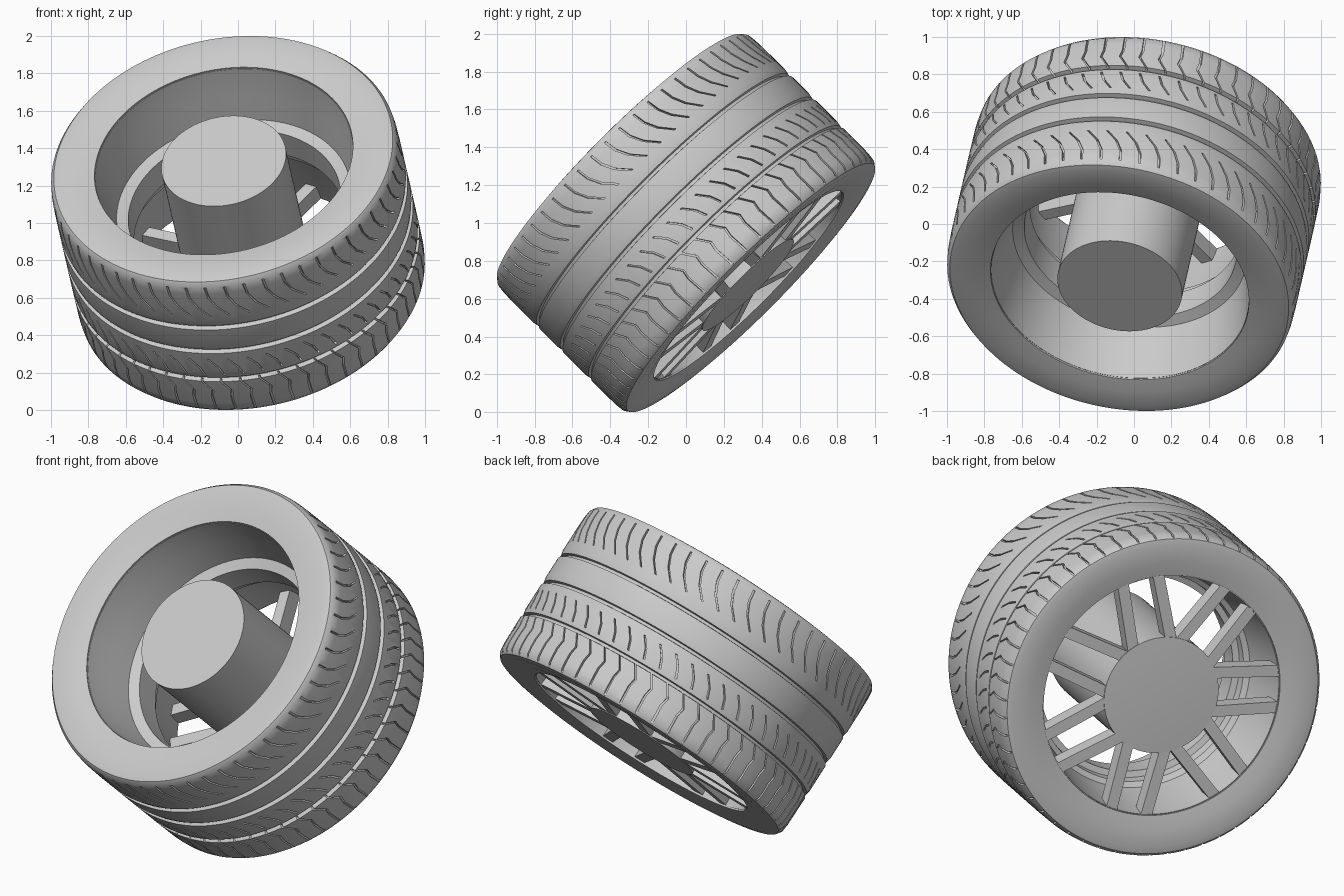
import bpy, bmesh, math
from mathutils import Matrix, Vector

if "Cube" in bpy.data.objects:
    bpy.data.objects.remove(bpy.data.objects["Cube"])

mat = bpy.data.materials.new("plain_grey")
mat.use_nodes = True
GREY = (0.6, 0.6, 0.6, 1)
mat.diffuse_color = GREY
mat.node_tree.nodes["Principled BSDF"].inputs["Base Color"].default_value = GREY

# Wheel frame: local z is the axle, tilted up and towards the front
axle = Vector((-0.161, -0.698, 0.698)).normalized()
up = Vector((0, 1, 1)).normalized()
side = up.cross(axle)
FRAME = Matrix.Translation((0, 0, 1)) @ Matrix((side, up, axle)).transposed().to_4x4()


def polar(r, angle, t):
    return Vector((r * math.cos(angle), r * math.sin(angle), t))


def add_object(name, bm):
    bmesh.ops.recalc_face_normals(bm, faces=bm.faces)
    mesh = bpy.data.meshes.new(name)
    bm.to_mesh(mesh)
    bm.free()
    mesh.materials.append(mat)
    obj = bpy.data.objects.new(name, mesh)
    obj.matrix_world = FRAME
    bpy.context.collection.objects.link(obj)
    return obj


def lathe(name, profile, segments=144):
    """Revolve a closed profile of (radius, axial position) points."""
    bm = bmesh.new()
    rings = [[bm.verts.new(polar(r, math.tau * i / segments, t)) for r, t in profile]
             for i in range(segments)]
    n = len(profile)
    for i in range(segments):
        a, b = rings[i], rings[(i + 1) % segments]
        for j in range(n):
            k = (j + 1) % n
            bm.faces.new((a[j], a[k], b[k], b[j]))
    return add_object(name, bm)


def smooth(obj, degrees=30):
    bpy.ops.object.select_all(action="DESELECT")
    obj.select_set(True)
    bpy.context.view_layer.objects.active = obj
    bpy.ops.object.shade_smooth_by_angle(angle=math.radians(degrees))


# Tyre: bulged sidewalls, square shoulders and three grooves round the tread
R = 0.943
wall = [(0.70, 0.475), (0.78, 0.49), (0.88, 0.497), (0.918, 0.49),
        (0.936, 0.465), (0.941, 0.42), (R, 0.32)]
profile = list(wall)
for g in (0.16, -0.02, -0.235):
    profile += [(R, g + 0.045), (R - 0.007, g + 0.012), (R - 0.026, g + 0.008),
                (R - 0.026, g - 0.008), (R, g - 0.013)]
profile += [(r, -t) for r, t in reversed(wall) if t != 0.32]
tyre = lathe("tyre", profile)

# Tread slits: curved blades cut out of the tread in three rows
rows = [
    [(0.46, 0.0), (0.39, 0.01), (0.32, 0.045), (0.25, 0.11)],
    [(-0.08, 0.0), (-0.14, 0.05), (-0.20, 0.075)],
    [(-0.235, 0.0), (-0.32, 0.06), (-0.37, 0.05), (-0.52, 0.06)],
]
SLITS = 56
bm = bmesh.new()
for row, path in enumerate(rows):
    for i in range(SLITS):
        base = math.tau * (i + row / 3) / SLITS
        loops = [[bm.verts.new(polar(r, base + off + w, t))
                  for r, w in ((0.922, -0.006), (0.98, -0.006), (0.98, 0.006), (0.922, 0.006))]
                 for t, off in path]
        for a, b in zip(loops, loops[1:]):
            for j in range(4):
                k = (j + 1) % 4
                bm.faces.new((a[j], a[k], b[k], b[j]))
        bm.faces.new(loops[0])
        bm.faces.new(loops[-1][::-1])
cutter = add_object("tread_slit_cutter", bm)
cutter.hide_render = True

cut = tyre.modifiers.new("slits", "BOOLEAN")
cut.operation = "DIFFERENCE"
cut.object = cutter
cut.solver = "MANIFOLD"
bpy.context.view_layer.objects.active = tyre
bpy.ops.object.modifier_apply(modifier=cut.name)
bpy.data.objects.remove(cutter)
smooth(tyre)

# Rim barrel: tapers in to a raised ring, then opens out behind the spokes
rim = lathe("rim_barrel", [
    (0.72, 0.46), (0.698, 0.465), (0.69, 0.41), (0.665, 0.29), (0.635, 0.14),
    (0.575, 0.12), (0.57, -0.04), (0.605, -0.05), (0.61, -0.11),
    (0.64, -0.13), (0.69, -0.42), (0.695, -0.468), (0.72, -0.46)])
smooth(rim)

# Hub: solid drum with a very shallow cone on the spoke side
bm = bmesh.new()
N = 96
front = [bm.verts.new(polar(0.338, math.tau * i / N, 0.475)) for i in range(N)]
back = [bm.verts.new(polar(0.338, math.tau * i / N, -0.47)) for i in range(N)]
tip = bm.verts.new((0, 0, -0.485))
bm.faces.new(front)
for i in range(N):
    k = (i + 1) % N
    bm.faces.new((front[i], front[k], back[k], back[i]))
    bm.faces.new((back[i], back[k], tip))
smooth(add_object("hub", bm))

# Spokes: seven V-shaped pairs between hub and rim
bm = bmesh.new()
for i in range(7):
    middle = math.pi + math.tau * i / 7
    for sign in (-1, 1):
        a = polar(0.32, middle + sign * math.radians(5), -0.415)
        b = polar(0.70, middle + sign * math.radians(17), -0.415)
        d = b - a
        place = (Matrix.Translation((a + b) / 2)
                 @ Matrix.Rotation(math.atan2(d.y, d.x), 4, "Z")
                 @ Matrix.Diagonal((d.length, 0.065, 0.10, 1)))
        bmesh.ops.create_cube(bm, size=1, matrix=place)
add_object("spokes", bm)
